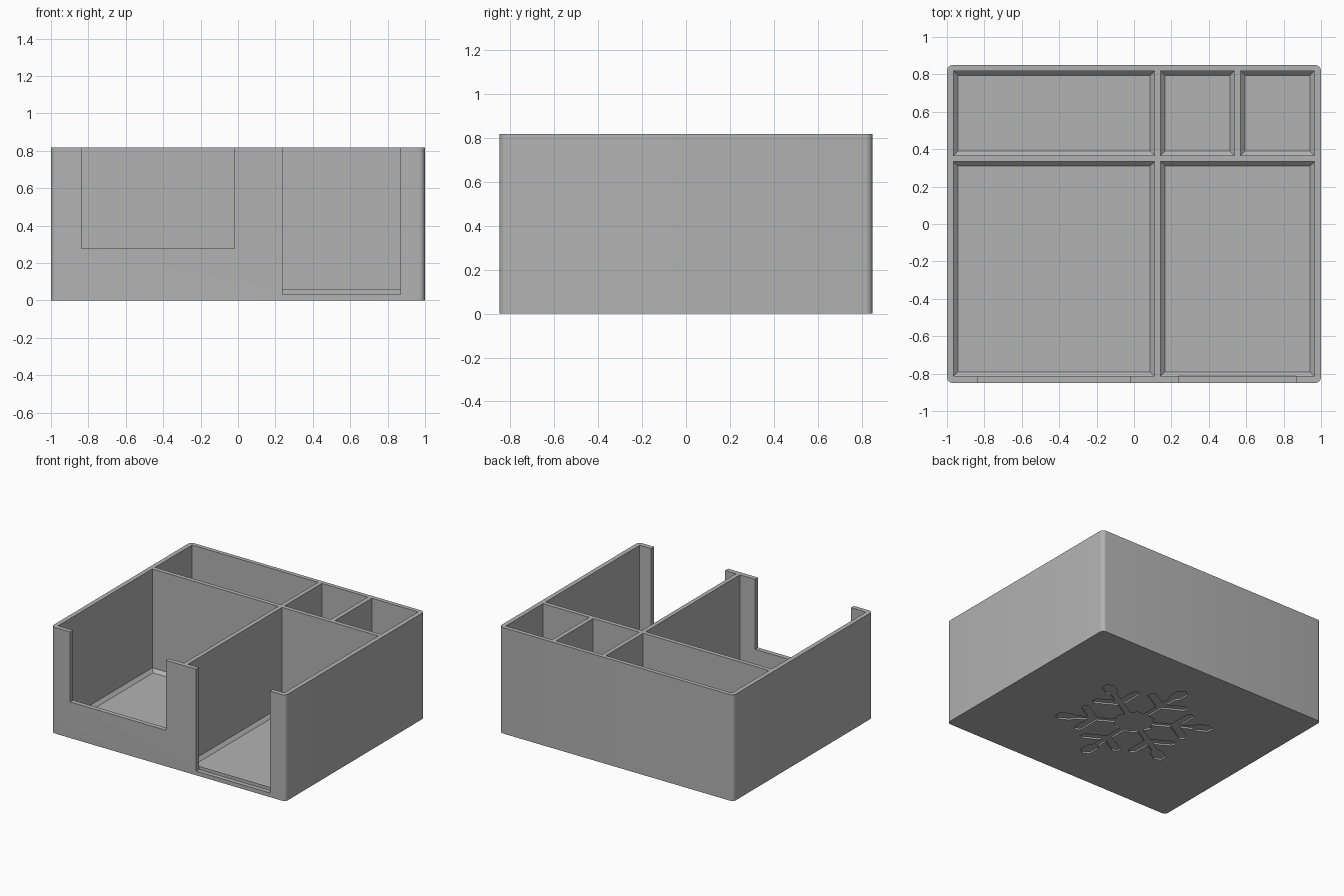
import bpy, bmesh, math
from mathutils import Matrix, Vector

if "Cube" in bpy.data.objects:
    bpy.data.objects.remove(bpy.data.objects["Cube"])

H = 0.818          # tray height
FLOOR = 0.032      # floor thickness
CH = 0.024         # chamfer at the foot of each compartment

grey = bpy.data.materials.new("plain grey")
grey.diffuse_color = (0.45, 0.45, 0.45, 1)
grey.use_nodes = True
grey.node_tree.nodes["Principled BSDF"].inputs["Base Color"].default_value = grey.diffuse_color


def make_object(name, bm):
    bmesh.ops.recalc_face_normals(bm, faces=bm.faces)
    mesh = bpy.data.meshes.new(name)
    bm.to_mesh(mesh)
    bm.free()
    obj = bpy.data.objects.new(name, mesh)
    bpy.context.collection.objects.link(obj)
    mesh.materials.append(grey)
    return obj


def box_bm(x0, x1, y0, y1, z0, z1):
    bm = bmesh.new()
    bmesh.ops.create_cube(bm, size=1)
    for v in bm.verts:
        v.co = Vector((x1 if v.co.x > 0 else x0,
                       y1 if v.co.y > 0 else y0,
                       z1 if v.co.z > 0 else z0))
    return bm


def prism_bm(points, z0, z1):
    bm = bmesh.new()
    face = bm.faces.new([bm.verts.new((x, y, z0)) for x, y in points])
    top = bmesh.ops.extrude_face_region(bm, geom=[face])["geom"]
    bmesh.ops.translate(bm, vec=(0, 0, z1 - z0),
                        verts=[g for g in top if isinstance(g, bmesh.types.BMVert)])
    return bm


def compartment(x0, x1, y0, y1):
    # pocket whose lowest edge slopes inwards to the floor
    bm = box_bm(x0, x1, y0, y1, FLOOR + CH, 1.0)
    low = min(bm.faces, key=lambda f: f.calc_center_median().z)
    ext = bmesh.ops.extrude_discrete_faces(bm, faces=[low])["faces"][0]
    cx, cy = (x0 + x1) / 2, (y0 + y1) / 2
    for v in ext.verts:
        v.co.x += CH if v.co.x < cx else -CH
        v.co.y += CH if v.co.y < cy else -CH
        v.co.z = FLOOR
    return make_object("compartment_cutter", bm)


# Outer block with rounded upright edges
bm = box_bm(-1, 1, -0.85, 0.85, 0, H)
upright = [e for e in bm.edges if abs(e.verts[0].co.z - e.verts[1].co.z) > 0.1]
bmesh.ops.bevel(bm, geom=upright, offset=0.032, segments=6, profile=0.5, affect='EDGES')
tray = make_object("organizer_tray", bm)

# Five compartments
cutters = [compartment(*c) for c in (
    (-0.965, 0.110, 0.366, 0.818),
    (0.143, 0.536, 0.366, 0.818),
    (0.570, 0.965, 0.366, 0.818),
    (-0.965, 0.110, -0.814, 0.333),
    (0.143, 0.965, -0.814, 0.333))]

# Front openings: a high one, and a deep one that keeps the sloped lip
for c in ((-0.838, -0.020, -1, -0.75, 0.278, 1),
          (0.237, 0.868, -1, -0.75, FLOOR + CH + 0.001, 1),
          (0.237, 0.868, -1, -0.815, FLOOR, 0.3)):
    cutters.append(make_object("opening_cutter", box_bm(*c)))

# Snowflake recess in the underside: half an arm, mirrored and turned six times
half = [(0, .565), (.045, .53), (.045, .45), (.022, .42), (.022, .335),
        (.135, .40), (.17, .39), (.17, .35), (.022, .265), (.022, .13)]
arm = [(-x, y) for x, y in reversed(half[1:])] + half + [(.075, .13)]
outline = []
for i in range(6):
    turn = Matrix.Rotation(-i * math.pi / 3, 2)
    outline += [tuple(turn @ Vector(p)) for p in arm]
cutters.append(make_object("snowflake_cutter", prism_bm(outline, -0.1, 0.012)))

# Carve
bpy.context.view_layer.objects.active = tray
for cutter in cutters:
    mod = tray.modifiers.new("carve", 'BOOLEAN')
    mod.operation = 'DIFFERENCE'
    mod.solver = 'EXACT'
    mod.object = cutter
    bpy.ops.object.modifier_apply(modifier=mod.name)
    bpy.data.objects.remove(cutter)

tray.select_set(True)
bpy.ops.object.shade_smooth_by_angle(angle=math.radians(30))
